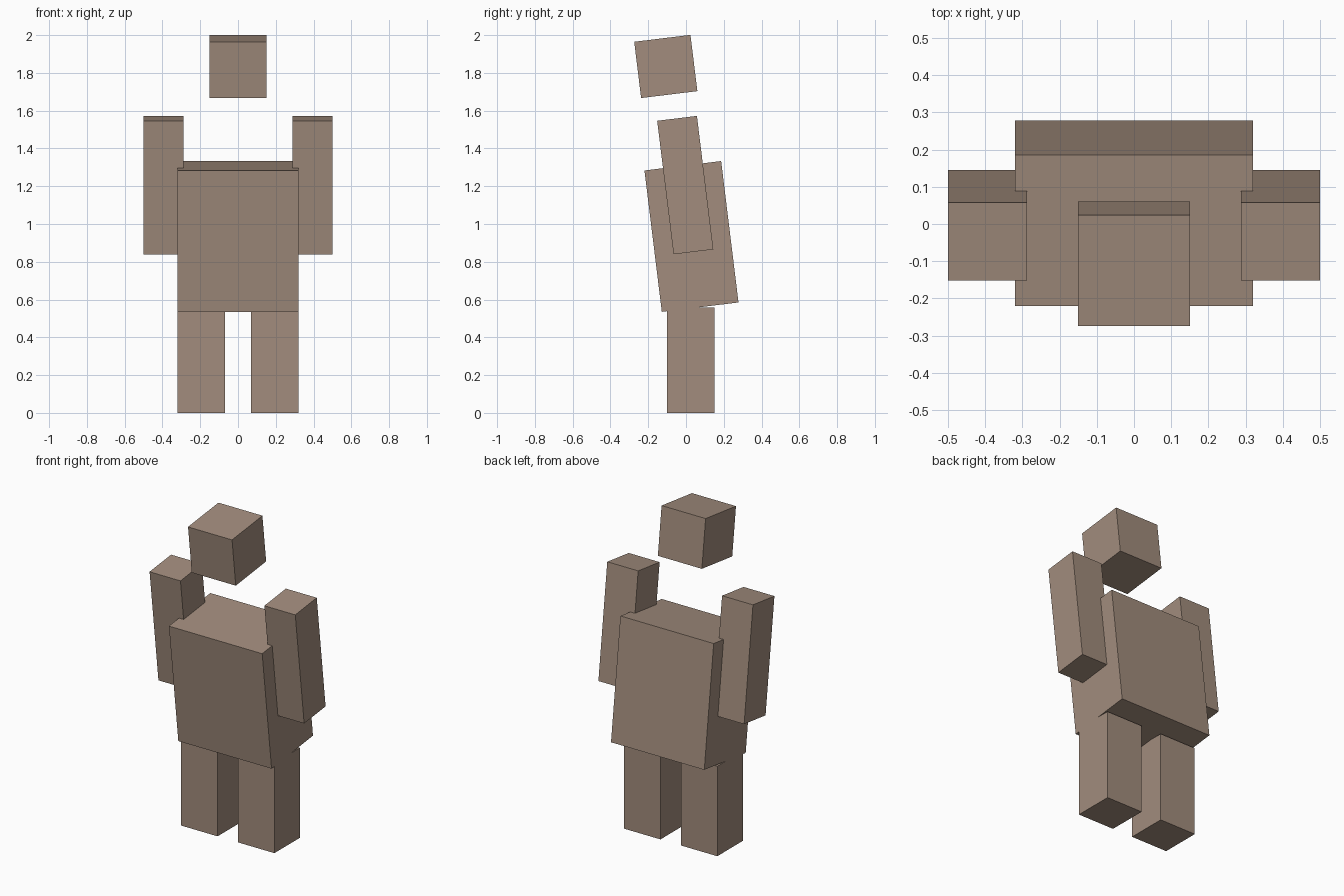
import bpy
from math import radians

cube = bpy.data.objects.get("Cube")
if cube:
    bpy.data.objects.remove(cube, do_unlink=True)

# Single flat colour
clay = bpy.data.materials.new("warm_clay_brown")
clay.use_nodes = True
colour = (0.36, 0.265, 0.205, 1)
clay.diffuse_color = colour
bsdf = next(n for n in clay.node_tree.nodes if n.type == 'BSDF_PRINCIPLED')
bsdf.inputs["Base Color"].default_value = colour

LEAN = radians(7)  # forward lean of the upper body


def box(name, centre, size, lean=0.0):
    bpy.ops.mesh.primitive_cube_add(size=1, location=centre, rotation=(lean, 0, 0))
    part = bpy.context.object
    part.name = name
    part.scale = size
    part.data.materials.append(clay)
    return part


# Leaning head and torso
box("head", (0, -0.107, 1.834), (0.302, 0.3, 0.3), LEAN)
box("torso", (0, 0.029, 0.934), (0.64, 0.409, 0.754), LEAN)

# Paired limbs: leaning arms, upright legs
for side, sign in (("left", 1), ("right", -1)):
    box(side + "_arm", (sign * 0.394, -0.004, 1.206), (0.212, 0.212, 0.712), LEAN)
    box(side + "_leg", (sign * 0.195, 0.025, 0.279), (0.25, 0.25, 0.558))
